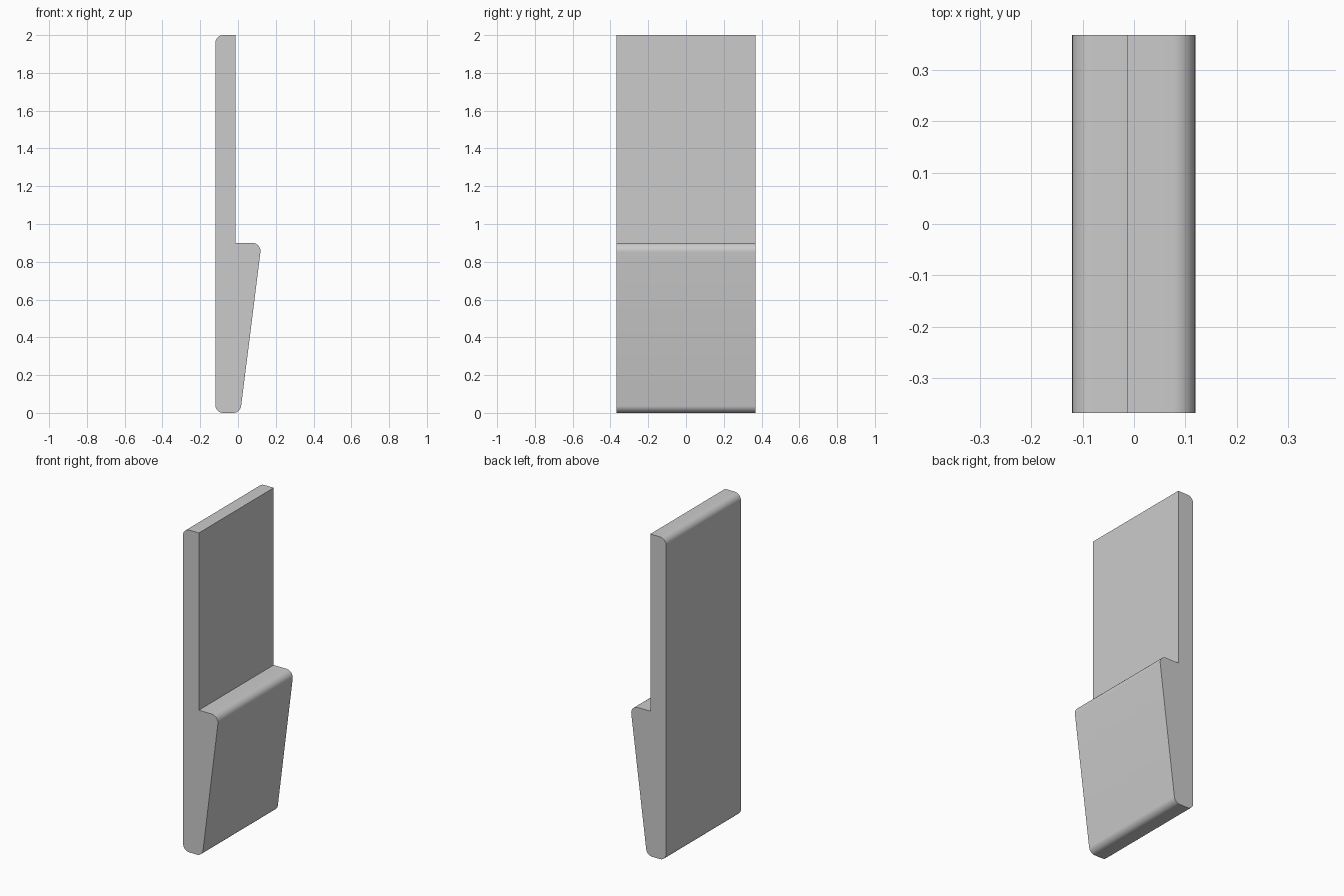
import bpy, bmesh, math
from mathutils import Vector

if "Cube" in bpy.data.objects:
    bpy.data.objects.remove(bpy.data.objects["Cube"])

HALF_DEPTH = 0.367
ARC_STEPS = 10

# Profile corners in x/z with fillet radius (0 = sharp)
corners = [(-0.12, 0, 0.042), (0.012, 0, 0.042), (0.125, 0.9, 0.044),
           (-0.012, 0.9, 0), (-0.012, 2, 0), (-0.12, 2, 0.042)]


def filleted(corners):
    """Return the closed profile with rounded corners as x/z points."""
    out = []
    n = len(corners)
    pts = [Vector((x, 0, z)) for x, z, _ in corners]
    for i, p in enumerate(pts):
        r = corners[i][2]
        if r == 0:
            out.append(p)
            continue
        u = (pts[i - 1] - p).normalized()
        v = (pts[(i + 1) % n] - p).normalized()
        half = u.angle(v) / 2
        centre = p + (u + v).normalized() * (r / math.sin(half))
        t = r / math.tan(half)
        start = (p + u * t - centre).normalized()
        end = (p + v * t - centre).normalized()
        out += [centre + start.slerp(end, k / ARC_STEPS) * r for k in range(ARC_STEPS + 1)]
    return out


# Stepped panel: profile swept along the depth
bm = bmesh.new()
offset = Vector((0, -HALF_DEPTH, 0))
front = bm.faces.new([bm.verts.new(p + offset) for p in filleted(corners)])
sweep = bmesh.ops.extrude_face_region(bm, geom=[front], use_keep_orig=True)
moved = [g for g in sweep["geom"] if isinstance(g, bmesh.types.BMVert)]
bmesh.ops.translate(bm, verts=moved, vec=(0, 2 * HALF_DEPTH, 0))
bmesh.ops.recalc_face_normals(bm, faces=bm.faces)
mesh = bpy.data.meshes.new("stepped_panel")
bm.to_mesh(mesh)
bm.free()

grey = bpy.data.materials.new("light_grey")
grey.diffuse_color = (0.6, 0.6, 0.6, 1)
grey.use_nodes = True
grey.node_tree.nodes["Principled BSDF"].inputs["Base Color"].default_value = grey.diffuse_color
mesh.materials.append(grey)
panel = bpy.data.objects.new("stepped_panel", mesh)
bpy.context.collection.objects.link(panel)

# Smooth fillets, crisp side outline
bpy.context.view_layer.objects.active = panel
panel.select_set(True)
bpy.ops.object.shade_smooth_by_angle(angle=math.radians(30))
